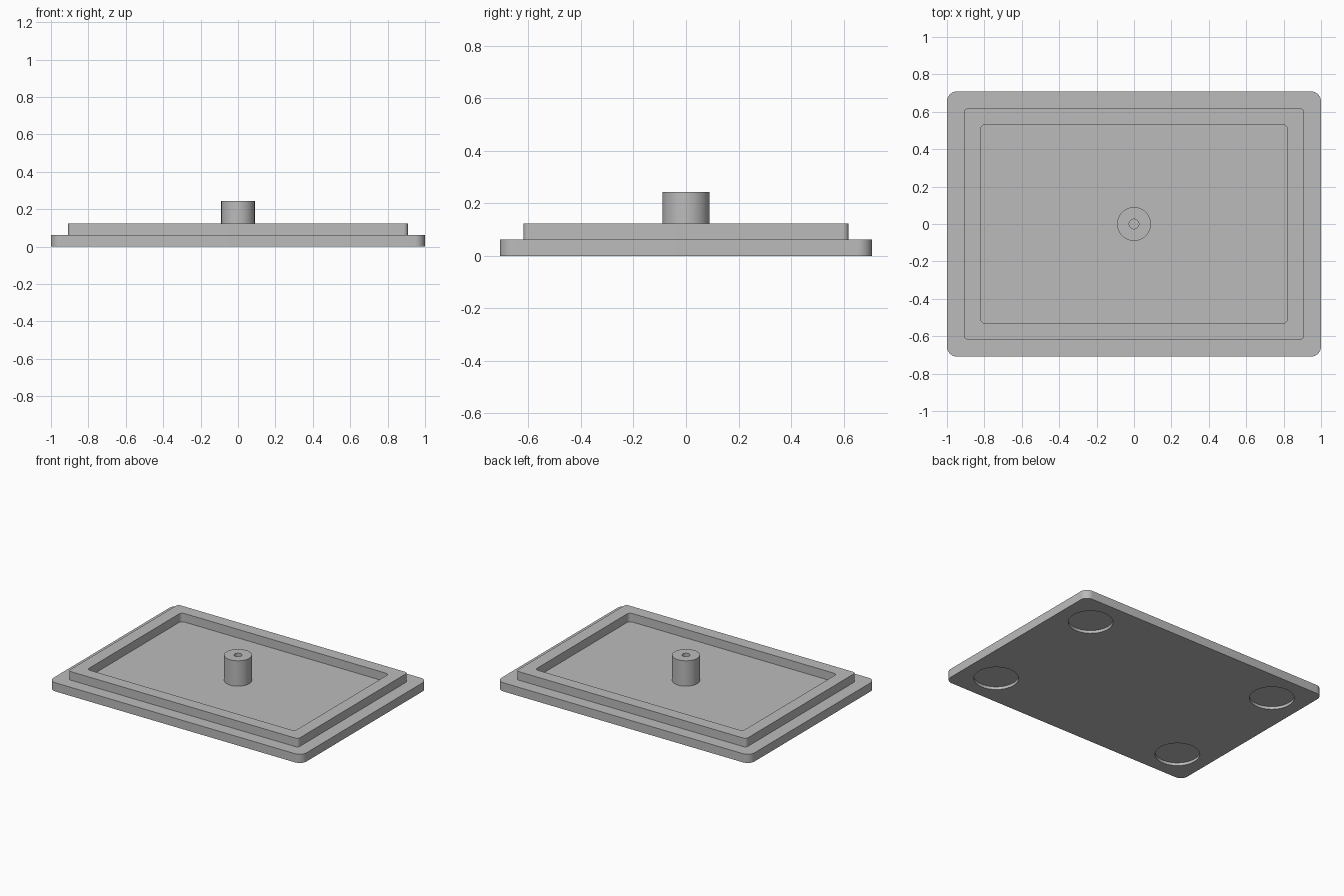
import bpy
import bmesh
from math import cos, sin, pi, radians

cube = bpy.data.objects.get("Cube")
if cube:
    bpy.data.objects.remove(cube, do_unlink=True)

grey = bpy.data.materials.new("plain grey")
grey.use_nodes = True
colour = (0.5, 0.5, 0.5, 1)
grey.diffuse_color = colour
grey.node_tree.nodes["Principled BSDF"].inputs["Base Color"].default_value = colour

STEPS = 12  # segments per rounded corner


def outline(half_x, half_y, radius):
    """Rounded rectangle; a circle when all three sizes are equal."""
    points = []
    for corner, (sx, sy) in enumerate([(1, 1), (-1, 1), (-1, -1), (1, -1)]):
        for i in range(STEPS + 1):
            a = (corner + i / STEPS) * pi / 2
            points.append((sx * (half_x - radius) + radius * cos(a),
                           sy * (half_y - radius) + radius * sin(a)))
    return points


def loft(name, sections, closed=False, centres=((0, 0),)):
    """Join outlines (half_x, half_y, radius, z) into a solid."""
    bm = bmesh.new()
    for cx, cy in centres:
        rings = [[bm.verts.new((x + cx, y + cy, z)) for x, y in outline(hx, hy, r)]
                 for hx, hy, r, z in sections]
        pairs = list(zip(rings, rings[1:]))
        if closed:
            pairs.append((rings[-1], rings[0]))
        else:
            bm.faces.new(rings[0])
            bm.faces.new(rings[-1])
        for low, high in pairs:
            for i in range(len(low)):
                j = (i + 1) % len(low)
                bm.faces.new((low[i], low[j], high[j], high[i]))
    bmesh.ops.remove_doubles(bm, verts=bm.verts, dist=1e-5)
    bmesh.ops.recalc_face_normals(bm, faces=bm.faces)
    mesh = bpy.data.meshes.new(name)
    bm.to_mesh(mesh)
    bm.free()
    mesh.materials.append(grey)
    obj = bpy.data.objects.new(name, mesh)
    bpy.context.collection.objects.link(obj)
    return obj


def disc(radius, z):
    return (radius, radius, radius, z)


BASE_TOP, LIP_TOP, POST_TOP = 0.062, 0.123, 0.243

# Base plate with four shallow round foot recesses underneath
base = loft("base_plate", [(1, 0.709, 0.055, 0), (1, 0.709, 0.055, BASE_TOP)])
cutter = loft("foot_recess_cutter", [disc(0.145, -0.05), disc(0.145, 0.02)],
              centres=[(x, y) for x in (-0.765, 0.765) for y in (-0.475, 0.475)])
cut = base.modifiers.new("foot recesses", 'BOOLEAN')
cut.operation = 'DIFFERENCE'
cut.solver = 'EXACT'
cut.object = cutter
bpy.context.view_layer.objects.active = base
bpy.ops.object.modifier_apply(modifier=cut.name)
bpy.data.objects.remove(cutter, do_unlink=True)

# Raised lip around the tray
outer, inner = (0.908, 0.619, 0.022), (0.82, 0.531, 0.025)
sunk = BASE_TOP - 0.01
lip = loft("raised_lip", [(*outer, sunk), (*outer, LIP_TOP),
                          (*inner, LIP_TOP), (*inner, sunk)], closed=True)

# Centre post with a blind screw hole
post = loft("centre_post", [disc(0.09, sunk), disc(0.09, POST_TOP),
                            disc(0.026, POST_TOP), disc(0.026, LIP_TOP)])

# Smooth the round sides, keep the edges crisp
for obj in bpy.context.selected_objects:
    obj.select_set(False)
for obj in (base, lip, post):
    obj.select_set(True)
bpy.context.view_layer.objects.active = base
bpy.ops.object.shade_smooth_by_angle(angle=radians(30))
